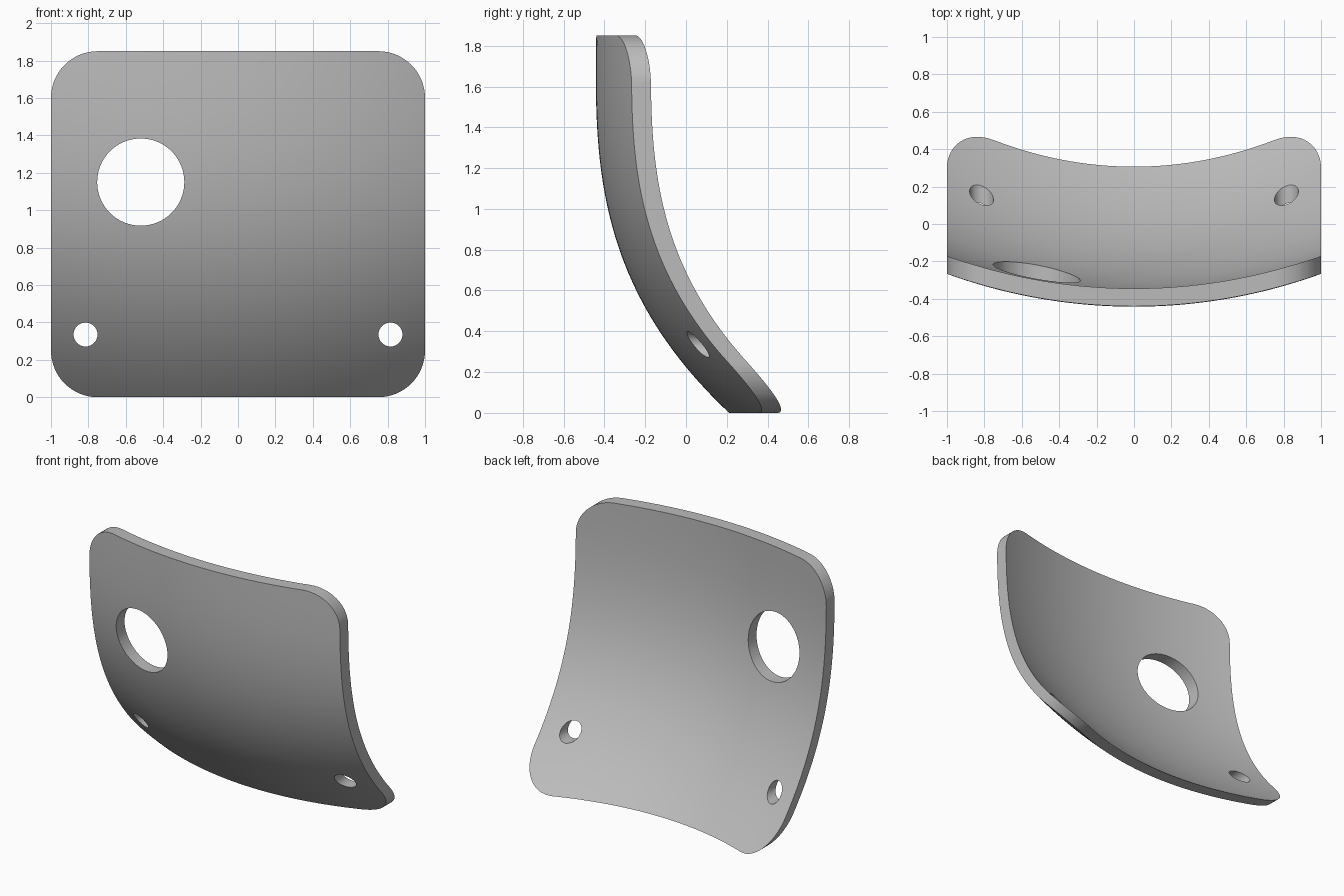
import bpy
import bmesh
from math import sqrt, cos, sin, pi, radians

cube = bpy.data.objects.get("Cube")
if cube:
    bpy.data.objects.remove(cube, do_unlink=True)

HEIGHT = 1.85
THICK = 0.095
CORNER = 0.25
ARC = 2.94  # radius of the sideways bow

grey = bpy.data.materials.new("plain grey")
grey.use_nodes = True
grey.diffuse_color = (0.5, 0.5, 0.5, 1)
grey.node_tree.nodes["Principled BSDF"].inputs["Base Color"].default_value = (0.5, 0.5, 0.5, 1)


def front_y(x, z):
    """Front face: a vertical sweep that flares at the foot, bowed sideways."""
    u = 1.65 - z
    spine = -0.442 + 0.075 * u**2 + 0.1 * u**3
    slope = 0.15 * u + 0.3 * u**2
    sag = ARC - sqrt(ARC**2 - x**2)
    return spine + sag * sqrt(1 + slope**2)


def make_object(name, bm):
    bmesh.ops.recalc_face_normals(bm, faces=bm.faces)
    mesh = bpy.data.meshes.new(name)
    bm.to_mesh(mesh)
    bm.free()
    mesh.materials.append(grey)
    obj = bpy.data.objects.new(name, mesh)
    bpy.context.collection.objects.link(obj)
    return obj


def thicken(bm, depth):
    """Extrude every face straight back."""
    geom = bmesh.ops.extrude_face_region(bm, geom=bm.faces[:], use_keep_orig=True)["geom"]
    verts = [g for g in geom if isinstance(g, bmesh.types.BMVert)]
    bmesh.ops.translate(bm, verts=verts, vec=(0, depth, 0))


def prism(name, outline):
    bm = bmesh.new()
    bm.faces.new([bm.verts.new((x, -1, z)) for x, z in outline])
    thicken(bm, 2)
    return make_object(name, bm)


def circle(cx, cz, r, n):
    return [(cx + r * cos(2 * pi * i / n), cz + r * sin(2 * pi * i / n)) for i in range(n)]


# Curved slab, a little larger than the finished panel
bm = bmesh.new()
bmesh.ops.create_grid(bm, x_segments=72, y_segments=72, size=1)
for v in bm.verts:
    x, z = v.co.x * 1.04, HEIGHT / 2 + v.co.y * (HEIGHT / 2 + 0.04)
    v.co = (x, front_y(x, z), z)
thicken(bm, THICK)
panel = make_object("curved_panel", bm)

# Rounded rectangle that trims the slab
outline = []
corners = [(1, 1), (-1, 1), (-1, -1), (1, -1)]
for quarter, (sx, sz) in enumerate(corners):
    cx = sx * (1 - CORNER)
    cz = HEIGHT / 2 + sz * (HEIGHT / 2 - CORNER)
    for i in range(17):
        a = (quarter + i / 16) * pi / 2
        outline.append((cx + CORNER * cos(a), cz + CORNER * sin(a)))
cutters = [(prism("outline_cutter", outline), "INTERSECT")]

# One large opening and two mounting holes
cutters.append((prism("opening_cutter", circle(-0.52, 1.15, 0.233, 64)), "DIFFERENCE"))
for side in (-1, 1):
    hole = prism("mount_hole_cutter", circle(side * 0.815, 0.335, 0.064, 40))
    cutters.append((hole, "DIFFERENCE"))

for cutter, operation in cutters:
    cutter.hide_render = True
    mod = panel.modifiers.new("trim", "BOOLEAN")
    mod.operation = operation
    mod.solver = "EXACT"
    mod.object = cutter

# Bake the trims and drop the cutters
graph = bpy.context.evaluated_depsgraph_get()
baked = bpy.data.meshes.new_from_object(panel.evaluated_get(graph))
panel.modifiers.clear()
panel.data = baked
baked.name = "curved_panel"
for cutter, _ in cutters:
    bpy.data.objects.remove(cutter, do_unlink=True)

bpy.ops.object.select_all(action="DESELECT")
panel.select_set(True)
bpy.context.view_layer.objects.active = panel
bpy.ops.object.shade_smooth_by_angle(angle=radians(30))
